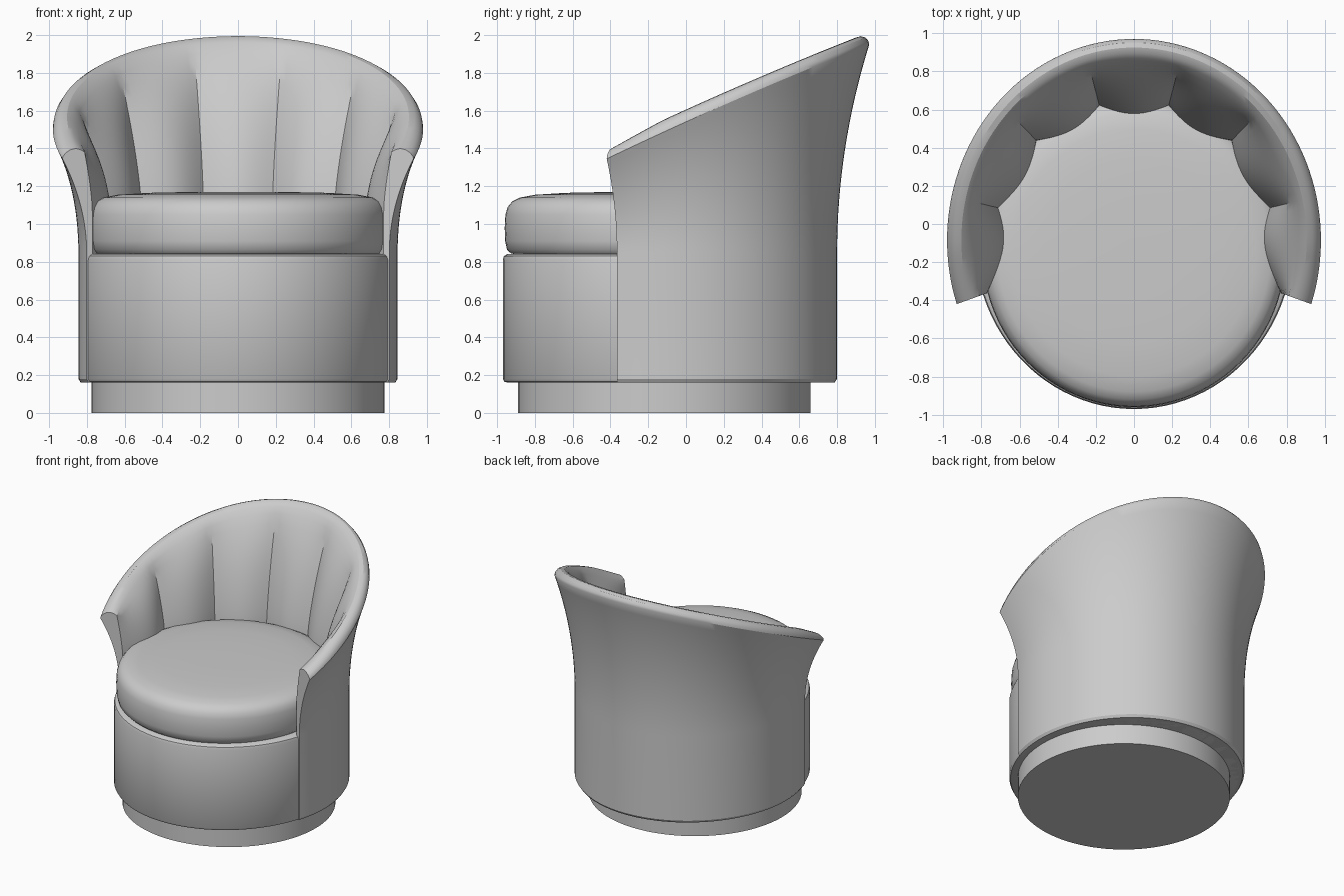
import bpy, bmesh, math
from math import sin, cos, radians

cube = bpy.data.objects.get("Cube")
if cube:
    bpy.data.objects.remove(cube, do_unlink=True)

# One upholstery colour
fabric = bpy.data.materials.new("light grey fabric")
fabric.use_nodes = True
colour = (0.6, 0.6, 0.6, 1)
fabric.diffuse_color = colour
fabric.node_tree.nodes["Principled BSDF"].inputs["Base Color"].default_value = colour


def finish(bm, name, angle=35):
    bmesh.ops.recalc_face_normals(bm, faces=bm.faces)
    mesh = bpy.data.meshes.new(name)
    bm.to_mesh(mesh)
    bm.free()
    mesh.materials.append(fabric)
    obj = bpy.data.objects.new(name, mesh)
    bpy.context.collection.objects.link(obj)
    bpy.ops.object.select_all(action='DESELECT')
    obj.select_set(True)
    bpy.context.view_layer.objects.active = obj
    bpy.ops.object.shade_smooth_by_angle(angle=radians(angle))
    return obj


def lathe(name, profile, rx, ry, cy, n=96):
    """Turn (radius factor, z) points into a capped elliptical solid."""
    bm = bmesh.new()
    rings = [[bm.verts.new((rx * f * sin(i * math.tau / n),
                            cy + ry * f * cos(i * math.tau / n), z))
              for i in range(n)] for f, z in profile]
    for a, b in zip(rings, rings[1:]):
        for i in range(n):
            j = (i + 1) % n
            bm.faces.new((a[i], a[j], b[j], b[i]))
    bm.faces.new(rings[0])
    bm.faces.new(rings[-1])
    return finish(bm, name)


# Plinth, seat drum and cushion
lathe("plinth", [(1, 0), (1, 0.18)], 0.775, 0.775, -0.115)
lathe("seat_drum", [(0.97, 0.16), (0.99, 0.165), (1, 0.18), (1, 0.81),
                    (0.993, 0.83), (0.975, 0.84), (0.9, 0.845)], 0.835, 0.88, -0.09)
lathe("seat_cushion", [(0.9, 0.84), (0.96, 0.845), (0.985, 0.865), (0.997, 0.91), (1, 0.98),
                       (0.995, 1.05), (0.98, 1.09), (0.95, 1.12), (0.9, 1.14),
                       (0.8, 1.155), (0.6, 1.165), (0.3, 1.17), (0.05, 1.17)],
      0.795, 0.81, -0.15)

# Wraparound back: seven padded channels on a flared outer shell
CY, PANELS, STEPS, HALF = -0.085, 7, 12, radians(15.5)
END = PANELS * HALF


def rim_plane(y):
    u = (y + 0.41) / 1.38
    return 1.35 + 0.6 * u + 0.06 * u * (1 - u)


def outer(theta, t):
    flare = max(t, 0) ** 2
    return ((0.845 + 0.135 * flare) * sin(theta), (0.885 + 0.17 * flare) * cos(theta))


def section(theta, phi):
    """Closed cross-section at one angle; phi is the angle inside the channel."""
    pts = []
    rx, ry = outer(theta, 1)
    rim = rim_plane(CY + ry)
    full = math.hypot(rx, ry)
    dx, dy = rx / full, ry / full
    s = abs(phi) / HALF
    # outside face, from the hem up to the rim
    pts += [(*[0.985 * c for c in outer(theta, 0)], 0.16),
            (*outer(theta, 0), 0.18)]
    for k in range(17):
        t = k / 16
        pts.append((*outer(theta, t), 0.85 + (rim - 0.85) * t))
    # rounded top roll, softer towards the arm tips
    soft = 1 - 0.35 * max(0, abs(theta) / END - 0.85) / 0.15
    for inset, lift in ((0.004, 0.02), (0.02, 0.045), (0.045, 0.062), (0.075, 0.065), (0.1, 0.05)):
        r = full - inset
        pts.append((dx * r, dy * r, rim_plane(CY + dy * r) + lift * soft))
    # padded inside face, from the roll down behind the cushion
    tip = max(0, (abs(theta) - 5 * HALF) / (2 * HALF))
    low = 0.73 + 0.09 * tip ** 2
    high = full - 0.125
    top = rim_plane(CY + dy * high) + 0.015
    for k in range(17):
        z = top + (0.75 - top) * k / 16
        t = max(0, (z - 1.08) / (top - 1.08))
        chord = cos(HALF) / cos(phi)
        flat = 1 - (1 - chord) * (1 - 0.7 * t ** 3)
        r = (low + (high - low) * t ** 1.4) * flat
        r -= 0.045 * (1 - s * s) * (1 - t ** 4)
        pts.append((dx * r, dy * r, z))
    pts.append((dx * 0.72, dy * 0.72, 0.16))
    return [(x, y + CY, z) for x, y, z in pts]


bm = bmesh.new()
rows = []
for i in range(PANELS * STEPS + 1):
    theta = -END + 2 * HALF * i / STEPS
    phi = ((i % STEPS) / STEPS * 2 - 1) * HALF
    rows.append([bm.verts.new(p) for p in section(theta, phi)])
for a, b in zip(rows, rows[1:]):
    for i in range(len(a)):
        j = (i + 1) % len(a)
        bm.faces.new((a[i], a[j], b[j], b[i]))
bm.faces.new(rows[0])
bm.faces.new(rows[-1])
finish(bm, "channel_back", 30)
